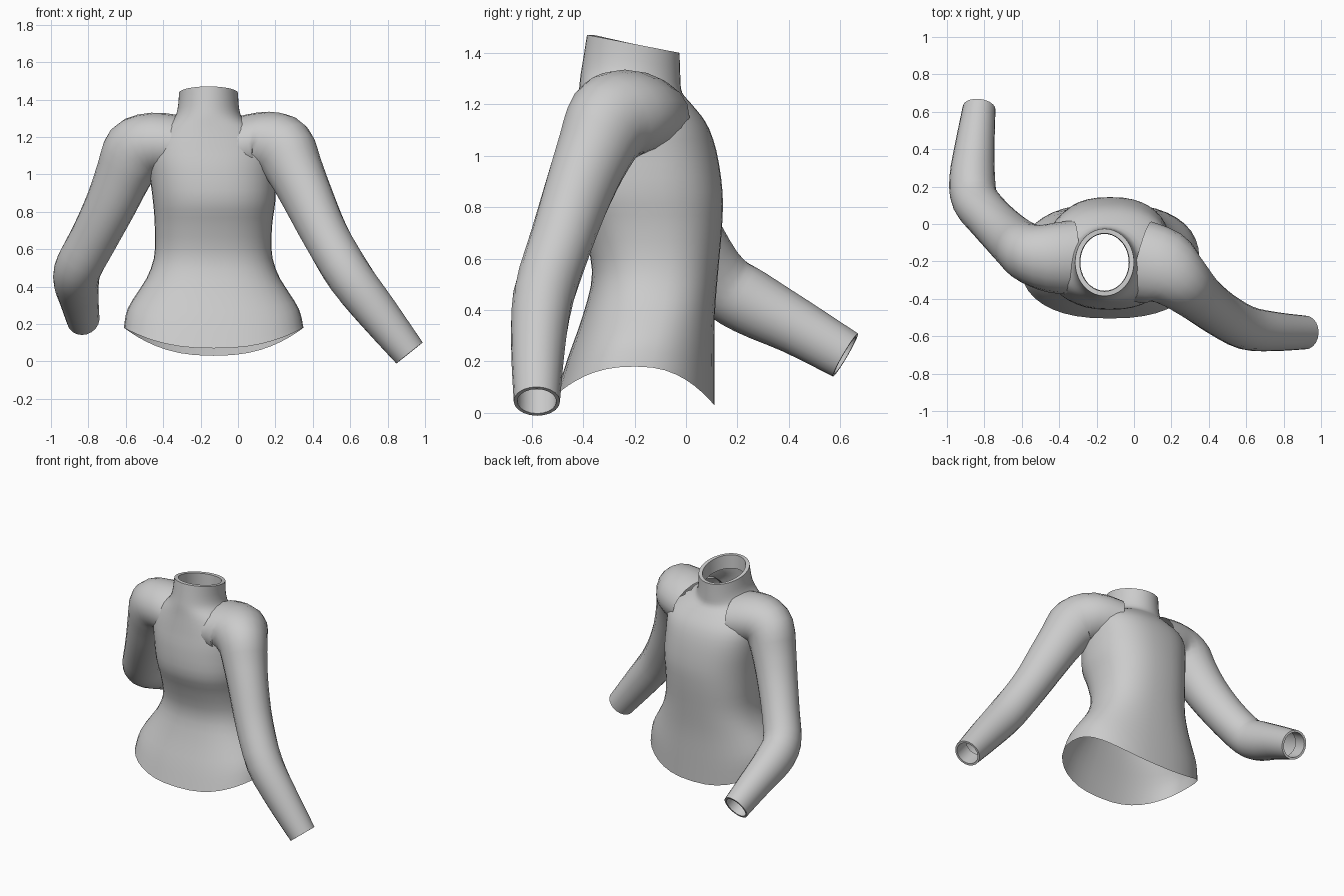
import bpy, math
from mathutils import Vector

if "Cube" in bpy.data.objects:
    bpy.data.objects.remove(bpy.data.objects["Cube"])

UP = Vector((0, 0, 1))


def smooth_rows(rows, n):
    """Catmull-Rom resampling of a list of equal-length rows."""
    out = []
    for i in range(len(rows) - 1):
        a, b, c, d = (rows[max(0, min(len(rows) - 1, i + k))] for k in (-1, 0, 1, 2))
        for j in range(n):
            t = j / n
            out.append([0.5 * (2 * q + (r - p) * t + (2 * p - 5 * q + 4 * r - s) * t * t
                               + (3 * q - p - 3 * r + s) * t ** 3)
                        for p, q, r, s in zip(a, b, c, d)])
    return out + [list(rows[-1])]


def loft(name, rings, drop):
    """Skin closed rings into a shell, leaving out faces hidden inside another part."""
    n = len(rings[0])
    verts = [v for r in rings for v in r]
    hidden = [drop(v) for v in verts]
    faces = []
    for i in range(len(rings) - 1):
        for j in range(n):
            k = (j + 1) % n
            f = (i * n + j, i * n + k, (i + 1) * n + k, (i + 1) * n + j)
            if not all(hidden[q] for q in f):
                faces.append(f)
    me = bpy.data.meshes.new(name)
    me.from_pydata(verts, [], faces)
    ob = bpy.data.objects.new(name, me)
    bpy.context.collection.objects.link(ob)
    bpy.ops.object.select_all(action='DESELECT')
    ob.select_set(True)
    bpy.context.view_layer.objects.active = ob
    # remove loose points left by the hidden faces
    bpy.ops.object.mode_set(mode='EDIT')
    bpy.ops.mesh.select_all(action='SELECT')
    bpy.ops.mesh.delete_loose()
    bpy.ops.mesh.select_all(action='SELECT')
    bpy.ops.mesh.normals_make_consistent(inside=False)
    bpy.ops.object.mode_set(mode='OBJECT')
    bpy.ops.object.shade_smooth_by_angle(angle=math.radians(50))
    return ob


# body profile: z, left x, right x, front y, back y
BODY = smooth_rows([
    (0.05, -0.61, 0.35, -0.505, 0.11),
    (0.20, -0.59, 0.325, -0.46, 0.11),
    (0.38, -0.515, 0.25, -0.40, 0.112),
    (0.55, -0.45, 0.185, -0.365, 0.125),
    (0.72, -0.445, 0.182, -0.405, 0.14),
    (0.86, -0.455, 0.20, -0.455, 0.142),
    (1.02, -0.475, 0.20, -0.452, 0.118),
    (1.14, -0.48, 0.20, -0.432, 0.075),
    (1.22, -0.43, 0.14, -0.418, 0.025),
    (1.28, -0.355, 0.04, -0.41, -0.015),
    (1.34, -0.325, 0.008, -0.40, -0.022),
    (1.435, -0.315, 0.0, -0.385, -0.025)], 3)


def body_ring(row, inset=0.0, n=40):
    z, x0, x1, y0, y1 = row
    p = 2.0 + 0.4 * max(0, min(1, (1.28 - z) / 0.2))
    ring = []
    for j in range(n):
        a = 2 * math.pi * j / n
        c, s = math.cos(a), math.sin(a)
        x = (x0 + x1) / 2 + ((x1 - x0) / 2 - inset) * math.copysign(abs(c) ** (2 / p), c)
        y = (y0 + y1) / 2 + ((y1 - y0) / 2 - inset) * math.copysign(abs(s) ** (2 / p), s)
        hem = (0.13 * c * c + (0.02 if s < 0 else -0.02) * s * s) * max(0, 1 - (z - 0.05) / 0.4)
        tilt = -0.035 * s * max(0, min(1, (z - 1.1) / 0.18))
        ring.append(Vector((x, y, z + hem + tilt)))
    return ring


def in_body(v):
    for a, b in zip(BODY, BODY[1:]):
        if a[0] <= v.z <= b[0] and v.z > 0.5:
            t = (v.z - a[0]) / (b[0] - a[0])
            _, x0, x1, y0, y1 = [p + (q - p) * t for p, q in zip(a, b)]
            u = abs((2 * v.x - x0 - x1) / (x1 - x0))
            w = abs((2 * v.y - y0 - y1) / (y1 - y0))
            return u ** 2.2 + w ** 2.2 < 0.8
    return False


# sleeve paths: x, y, z, horizontal radius, other radius
LEFT = smooth_rows([
    (0.04, -0.20, 1.15, 0.22, 0.165), (0.16, -0.235, 1.165, 0.205, 0.17),
    (0.245, -0.30, 1.13, 0.165, 0.178), (0.305, -0.355, 1.02, 0.145, 0.155),
    (0.375, -0.415, 0.87, 0.13, 0.14), (0.47, -0.485, 0.67, 0.122, 0.125),
    (0.60, -0.555, 0.45, 0.118, 0.122), (0.75, -0.575, 0.255, 0.105, 0.11),
    (0.917, -0.58, 0.045, 0.09, 0.09)], 3)
RIGHT = smooth_rows([
    (-0.32, -0.18, 1.15, 0.20, 0.165), (-0.45, -0.18, 1.165, 0.185, 0.165),
    (-0.55, -0.16, 1.12, 0.16, 0.178), (-0.61, -0.12, 1.00, 0.145, 0.155),
    (-0.68, -0.06, 0.84, 0.132, 0.14), (-0.77, 0.03, 0.66, 0.124, 0.13),
    (-0.85, 0.13, 0.51, 0.125, 0.128), (-0.865, 0.25, 0.43, 0.122, 0.128),
    (-0.85, 0.43, 0.335, 0.105, 0.11), (-0.828, 0.62, 0.225, 0.088, 0.097)], 3)


def in_sleeves(v):
    for path in (LEFT, RIGHT):
        p0, p1 = Vector(path[0][:3]), Vector(path[1][:3])
        if (v - p0).dot((p1 - p0).normalized()) > 0.02 and any(
                (v - Vector(r[:3])).length < 0.88 * min(r[3:]) for r in path):
            return True
    return False


def sleeve(name, path, n=20):
    pts = [Vector(r[:3]) for r in path]
    rings = []

    def ring(c, t, ru, rv):
        u = t.cross(UP).normalized()
        w = u.cross(t)
        return [c + u * ru * math.cos(2 * math.pi * j / n) + w * rv * math.sin(2 * math.pi * j / n)
                for j in range(n)]
    for i, r in enumerate(path):
        t = (pts[min(i + 1, len(pts) - 1)] - pts[max(i - 1, 0)]).normalized()
        rings.append(ring(pts[i], t, r[3], r[4]))
    # turned-in cuff
    for back in (0.0, 0.12):
        rings.append(ring(pts[-1] - t * back, t, r[3] - 0.014, r[4] - 0.014))
    return loft(name, rings, in_body)


# body with a turned-in collar rim
rings = [body_ring(r) for r in BODY]
rings += [body_ring(BODY[-1], 0.025), body_ring((1.34, *BODY[-1][1:]), 0.028)]
loft("body_and_collar", rings, in_sleeves)

# sleeves
sleeve("left_sleeve", LEFT)
sleeve("right_sleeve", RIGHT)
